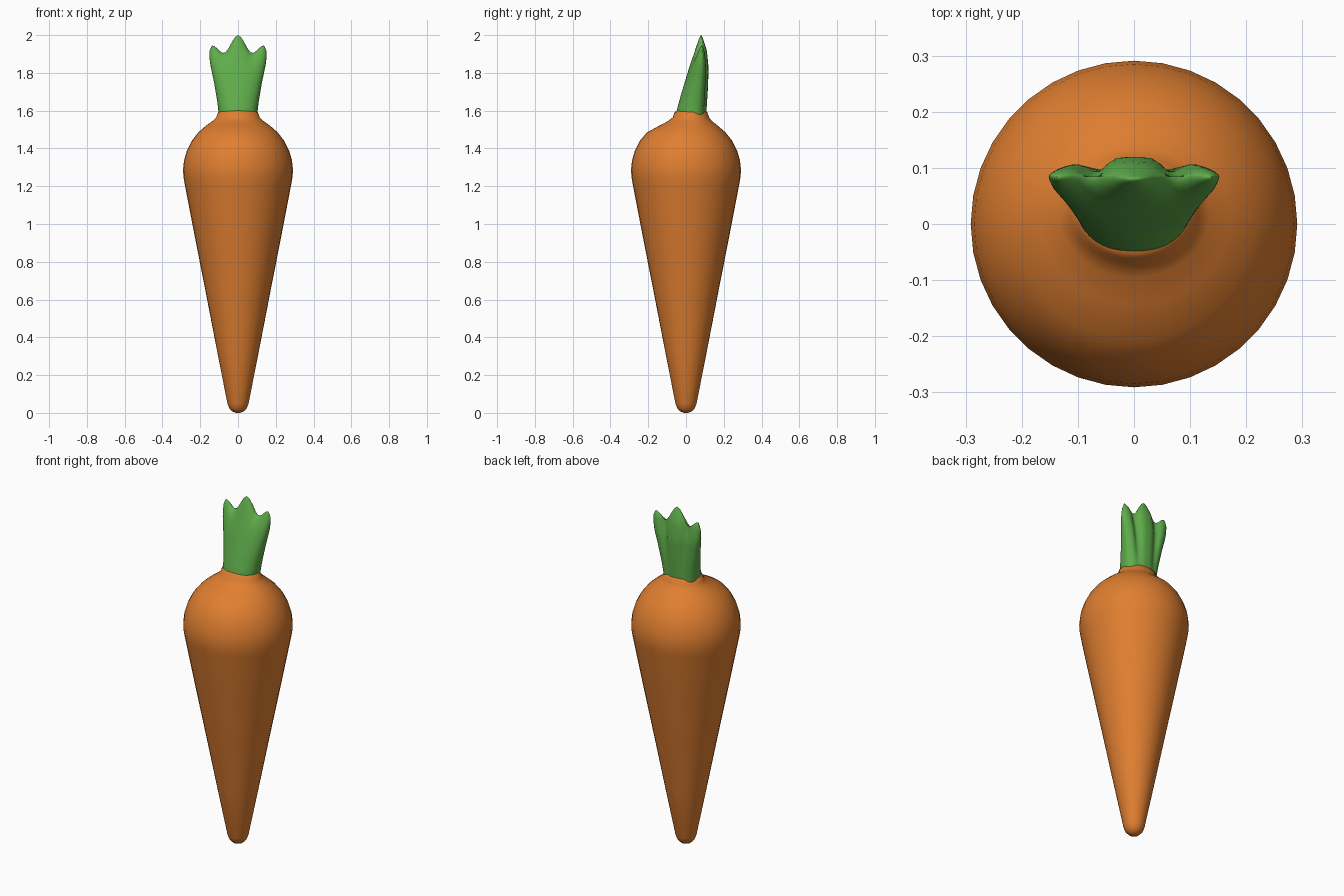
import bpy, bmesh, math

if "Cube" in bpy.data.objects:
    bpy.data.objects.remove(bpy.data.objects["Cube"], do_unlink=True)


def material(name, rgb):
    mat = bpy.data.materials.new(name)
    mat.use_nodes = True
    mat.diffuse_color = (*rgb, 1)
    mat.node_tree.nodes["Principled BSDF"].inputs["Base Color"].default_value = (*rgb, 1)
    return mat


def lerp(points, x):
    """Piecewise linear lookup with eased steps between the points."""
    for (x0, y0), (x1, y1) in zip(points, points[1:]):
        if x <= x1:
            f = max(0, (x - x0) / (x1 - x0))
            return y0 + (y1 - y0) * f
    return points[-1][1]


def eased(points, x):
    for (x0, y0), (x1, y1) in zip(points, points[1:]):
        if x <= x1:
            f = max(0, (x - x0) / (x1 - x0))
            return y0 + (y1 - y0) * f * f * (3 - 2 * f)
    return points[-1][1]


def loft(name, rings, mat):
    """Skin closed rings, cap both ends and weld touching points."""
    bm = bmesh.new()
    loops = [[bm.verts.new(p) for p in ring] for ring in rings]
    n = len(loops[0])
    for a, b in zip(loops, loops[1:]):
        for i in range(n):
            j = (i + 1) % n
            bm.faces.new((a[i], a[j], b[j], b[i]))
    bm.faces.new(loops[0][::-1])
    if name == "root":
        bm.faces.new(loops[-1])
    bmesh.ops.remove_doubles(bm, verts=bm.verts[:], dist=0.0005)
    bmesh.ops.recalc_face_normals(bm, faces=bm.faces[:])
    mesh = bpy.data.meshes.new(name)
    bm.to_mesh(mesh)
    bm.free()
    mesh.materials.append(mat)
    obj = bpy.data.objects.new(name, mesh)
    bpy.context.collection.objects.link(obj)
    bpy.ops.object.select_all(action="DESELECT")
    obj.select_set(True)
    bpy.context.view_layer.objects.active = obj
    bpy.ops.object.shade_smooth_by_angle(angle=math.radians(60))
    return obj


orange = material("carrot orange", (0.74, 0.21, 0.03))
green = material("leaf green", (0.115, 0.42, 0.07))

# Root: tapered body, round shoulder and a neck shifted towards the back
profile = [(0.012, 0), (0.03, 0.008), (0.046, 0.024), (0.056, 0.05), (0.115, 0.35),
           (0.173, 0.65), (0.232, 0.95), (0.282, 1.21), (0.289, 1.25), (0.291, 1.29),
           (0.285, 1.34), (0.27, 1.39), (0.245, 1.44), (0.21, 1.485), (0.17, 1.52),
           (0.135, 1.545), (0.115, 1.565), (0.105, 1.592), (0.09, 1.6)]
SIDES = 36
rings = []
for r, z in profile:
    k = min(1, max(0, (z - 1.48) / 0.08))
    rings.append([(r * math.cos(a), r * math.sin(a) * (1 - 0.17 * k) + 0.026 * k, z)
                  for a in (2 * math.pi * i / SIDES for i in range(SIDES))])
loft("root", rings, orange)

# Leaves: one flattened bunch leaning back, with three rounded tips
width = [(1.55, 0.098), (1.65, 0.11), (1.75, 0.127), (1.85, 0.148), (1.9, 0.152), (2, 0.152)]
front = [(1.55, -0.055), (1.6, -0.05), (1.7, -0.022), (1.8, 0.008), (1.9, 0.04), (2, 0.066)]
back = [(1.55, 0.105), (1.7, 0.115), (1.82, 0.12), (1.92, 0.112), (2, 0.09)]
tips = [(0, 2.0), (0.5, 1.905), (0.9, 1.945), (1, 1.915)]
BASE, ROWS, COLS = 1.55, 22, 56
rings = []
for row in range(ROWS + 1):
    t = math.sin(row / ROWS * math.pi / 2)
    ring = []
    for i in range(COLS):
        a = 2 * math.pi * i / COLS
        u = math.cos(a)
        z = BASE + t * (eased(tips, abs(u)) - BASE)
        yf, yb = lerp(front, z), lerp(back, z)
        # creases between the three leaves on the back
        crease = math.exp(-((abs(u) - 0.48) / 0.16) ** 2) * t * 0.035
        middle = yf + (yb - yf) * 0.6
        s = math.sin(a)
        bulge = math.copysign(abs(s) ** 0.8, s)
        close = math.sqrt(max(0, 1 - t ** 10))
        y = middle + bulge * close * ((yb - middle - crease) if s > 0 else (middle - yf))
        ring.append((u * lerp(width, z), y, z))
    rings.append(ring)
loft("leaves", rings, green)
